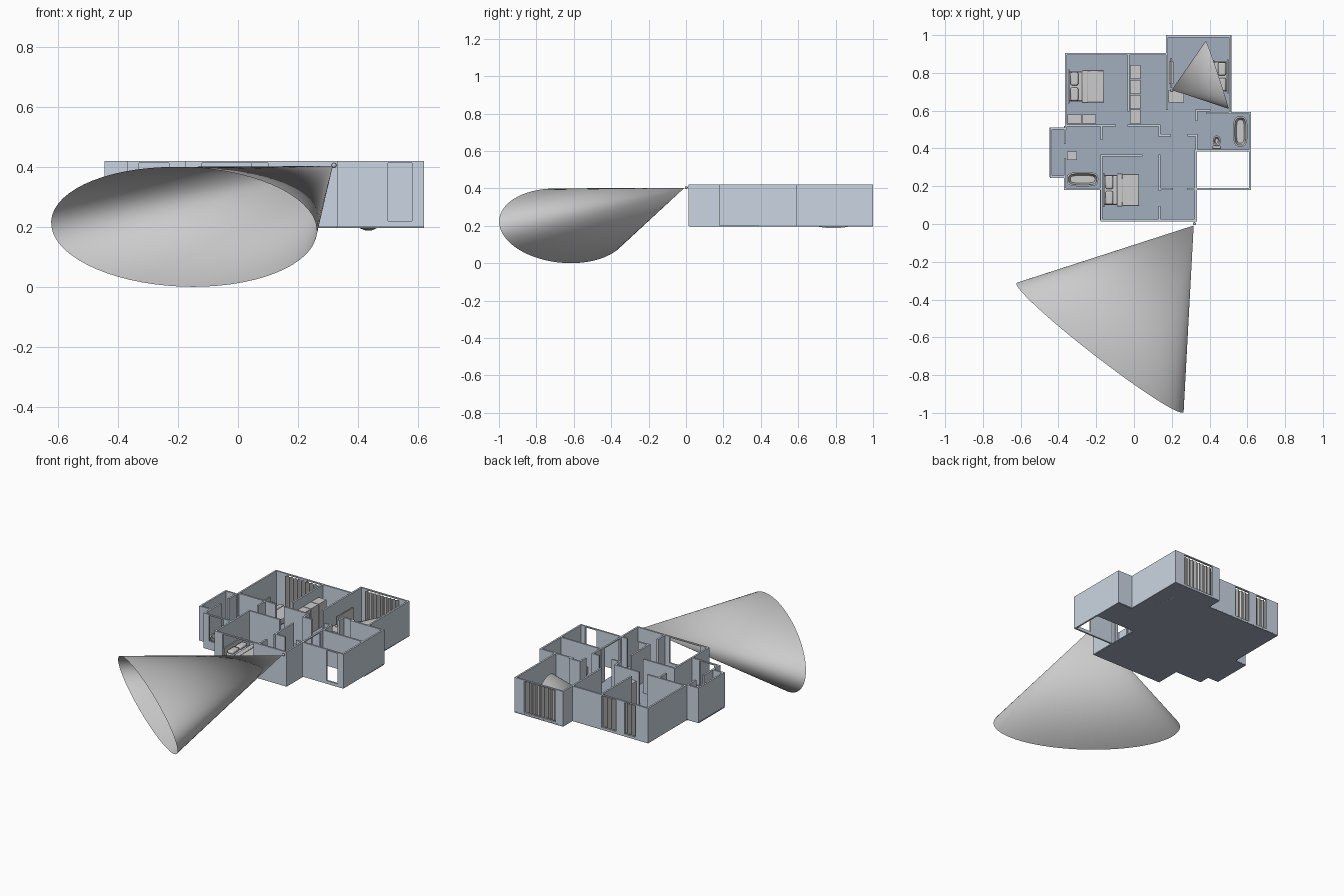
import bpy, bmesh, math
from mathutils import Vector

if "Cube" in bpy.data.objects:
    bpy.data.objects.remove(bpy.data.objects["Cube"])

Z0, Z1, T = 0.2, 0.42, 0.011      # floor level, wall top, wall thickness


def material(name, col):
    m = bpy.data.materials.new(name)
    m.diffuse_color = (*col, 1)
    m.use_nodes = True
    m.node_tree.nodes["Principled BSDF"].inputs["Base Color"].default_value = m.diffuse_color
    return m


BLUE = material("wall_paint", (0.60, 0.67, 0.76))
SLATE = material("floor_paint", (0.36, 0.42, 0.51))


def finish(bm, name, mat=None, smooth=False, bevel=0):
    bmesh.ops.recalc_face_normals(bm, faces=bm.faces)
    me = bpy.data.meshes.new(name)
    bm.to_mesh(me)
    bm.free()
    ob = bpy.data.objects.new(name, me)
    bpy.context.collection.objects.link(ob)
    if mat:
        me.materials.append(mat)
    if bevel:
        b = ob.modifiers.new("bevel", "BEVEL")
        b.width, b.segments = bevel, 2
    if smooth:
        bpy.context.view_layer.objects.active = ob
        ob.select_set(True)
        bpy.ops.object.shade_smooth_by_angle()
        ob.select_set(False)
    return ob


def add_box(bm, x0, y0, z0, x1, y1, z1):
    r = bmesh.ops.create_cube(bm, size=1)
    for v in r["verts"]:
        v.co = ((x0 + x1) / 2 + v.co.x * (x1 - x0), (y0 + y1) / 2 + v.co.y * (y1 - y0),
                (z0 + z1) / 2 + v.co.z * (z1 - z0))


def box(name, x0, y0, z0, x1, y1, z1, bevel=0):
    bm = bmesh.new()
    add_box(bm, x0, y0, z0, x1, y1, z1)
    return finish(bm, name, bevel=bevel, smooth=bevel > 0)


def wall(bm, axis, pos, a, b, holes=()):
    """Straight wall along an axis; holes are (start, end, bottom, top)."""
    def piece(s, e, z0, z1):
        if e - s < 1e-4 or z1 - z0 < 1e-4:
            return
        h = T / 2
        if axis == "x":
            add_box(bm, s, pos - h, z0, e, pos + h, z1)
        else:
            add_box(bm, pos - h, s, z0, pos + h, e, z1)
    cur = a - T / 2
    for s, e, z0, z1 in holes:
        piece(cur, s, Z0, Z1)
        piece(s, e, Z0, z0)
        piece(s, e, z1, Z1)
        cur = e
    piece(cur, b + T / 2, Z0, Z1)


# floor slab (balcony left open)
bm = bmesh.new()
for x0, y0, x1, y1 in [(-.365, .52, .17, .905), (.17, .59, .515, 1), (.33, .39, .62, .59),
                       (.17, .52, .33, .59), (-.18, .02, .33, .52), (-.37, .18, -.18, .52),
                       (-.447, .25, -.37, .51)]:
    add_box(bm, x0, y0, Z0 - .004, x1, y1, Z0 + .003)
finish(bm, "floor", SLATE)

# outer walls
bm = bmesh.new()
LO, HI = .212, .413
wall(bm, "x", .90, -.36, .17, [(-.275, -.20, LO, HI), (-.14, -.03, LO, HI)])
wall(bm, "x", .994, .175, .509, [(.225, .445, LO, HI)])
wall(bm, "y", .175, .61, .99)
wall(bm, "y", .509, .59, .99)
wall(bm, "x", .588, .39, .614)
wall(bm, "y", .614, .185, .588)
wall(bm, "x", .185, .33, .614, [(.50, .58, .22, HI)])
wall(bm, "x", .39, .33, .614)
wall(bm, "y", .327, .02, .39, [(.21, .36, Z0, HI)])
wall(bm, "x", .02, -.172, .327, [(-.12, .10, .25, HI)])
wall(bm, "y", -.172, .02, .36)
wall(bm, "x", .185, -.36, -.172, [(-.33, -.23, .25, HI)])
wall(bm, "y", -.365, .185, .25)
wall(bm, "x", .25, -.44, -.365)
wall(bm, "y", -.44, .25, .505)
wall(bm, "x", .505, -.44, -.365)
wall(bm, "y", -.36, .505, .90)
finish(bm, "outer_walls", BLUE)

# inner partitions
bm = bmesh.new()
wall(bm, "x", .522, -.36, -.10)
wall(bm, "x", .522, -.03, .135)
wall(bm, "y", .135, .47, .522)
wall(bm, "y", -.03, .60, .90)
wall(bm, "y", -.172, .45, .522)
wall(bm, "y", -.365, .25, .34)
wall(bm, "y", -.365, .43, .505)
wall(bm, "x", .362, -.172, .04)
wall(bm, "y", .135, .02, .09)
wall(bm, "y", .135, .18, .362)
wall(bm, "x", .185, .135, .20)
wall(bm, "x", .185, .29, .327)
wall(bm, "x", .47, .135, .19)
wall(bm, "x", .47, .29, .33)
wall(bm, "y", .33, .39, .47)
wall(bm, "y", .33, .55, .60)
wall(bm, "x", .60, .335, .40)
finish(bm, "inner_walls", BLUE)


# pleated curtains behind the rear windows
def curtain(name, x0, x1, y):
    bm = bmesh.new()
    n = 36
    prev = None
    for i in range(n + 1):
        x = x0 + (x1 - x0) * i / n
        yy = y + (.004 if i // 2 % 2 else -.004)
        cur = [bm.verts.new((x, yy, z)) for z in (.208, .412)]
        if prev:
            bm.faces.new((prev[0], cur[0], cur[1], prev[1]))
        prev = cur
    finish(bm, name)


curtain("curtain_left", -.285, -.03, .886)
curtain("curtain_right", .215, .455, .98)


# beds: headboard, frame, mattress, blanket with turned fold, two pillows
def bed(name, xh, yc, s):
    def part(n, a, b, y0, y1, z0, z1, bev=0):
        xa, xb = sorted((xh + s * a, xh + s * b))
        box(f"{name}_{n}", xa, yc + y0, z0, xb, yc + y1, z1, bev)
    part("headboard", 0, .008, -.09, .09, Z0, .285)
    part("frame", .008, .185, -.08, .08, Z0 + .01, .228)
    part("mattress", .008, .185, -.077, .077, .228, .25, .006)
    part("blanket", .075, .192, -.086, .086, .215, .257, .005)
    part("blanket_fold", .075, .105, -.088, .088, .25, .263, .004)
    for k, c in (("a", -.041), ("b", .041)):
        part("pillow_" + k, .014, .055, c - .035, c + .035, .248, .27, .008)


bed("bed_rear", -.35, .728, 1)
bed("bed_front", -.165, .18, 1)
bed("bed_side", .5, .78, -1)

# wardrobes, dressers, table, screen, vanity
for i in range(4):
    y = .53 + i * .079
    box(f"wardrobe_{i + 1}", -.02, y, Z0, .035, y + .075, .36)
for i in range(2):
    x = -.352 + i * .077
    box(f"dresser_{i + 1}", x, .532, Z0, x + .073, .58, .28)
box("side_table", .183, .642, Z0, .265, .71, .285)
box("screen_stand", .185, .74, Z0, .21, .86, .25)
box("screen", .194, .72, .25, .202, .88, .34)
box("vanity", -.355, .34, Z0, -.303, .383, .28)


# oval lofted shapes for the sanitary ware
def loft(name, rings, n=32):
    """rings: (cx, cy, rx, ry, z, squareness exponent)"""
    bm = bmesh.new()
    prev = None
    for cx, cy, rx, ry, z, e in rings:
        cur = []
        for i in range(n):
            a = 2 * math.pi * i / n
            c, s = math.cos(a), math.sin(a)
            cur.append(bm.verts.new((cx + rx * math.copysign(abs(c) ** e, c),
                                     cy + ry * math.copysign(abs(s) ** e, s), z)))
        if prev:
            for i in range(n):
                j = (i + 1) % n
                bm.faces.new((prev[i], prev[j], cur[j], cur[i]))
        else:
            bm.faces.new(cur)
        prev = cur
    bm.faces.new(prev)
    finish(bm, name, smooth=True)


def tub(name, x, y, rx, ry):
    loft(name, [(x, y, rx - .012, ry - .012, Z0, .6), (x, y, rx - .004, ry - .004, .25, .6),
                (x, y, rx, ry, .258, .6), (x, y, rx, ry, .263, .6),
                (x, y, rx - .008, ry - .008, .263, .6), (x, y, rx - .018, ry - .018, .218, .6)])


tub("bathtub_left", -.272, .237, .083, .038)
tub("bathtub_right", .563, .49, .038, .08)
loft("toilet_bowl", [(.438, .435, .012, .018, Z0, 1), (.438, .437, .012, .018, .22, 1),
                     (.438, .44, .021, .029, .248, 1), (.438, .44, .021, .029, .254, 1),
                     (.438, .44, .014, .021, .254, 1), (.438, .44, .008, .013, .235, 1)])
box("toilet_tank", .415, .397, .235, .461, .415, .285, .004)


# open viewing cones with an elliptical mouth
def view_cone(name, apex, end_a, end_b, z, minor):
    a = Vector(apex)
    p, q = Vector((*end_a, z)), Vector((*end_b, z))
    c, h = (p + q) / 2, (p - q) / 2
    u = h.cross(c - a).normalized() * minor
    bm = bmesh.new()
    tip = bm.verts.new(a)
    n = 64
    ring = [bm.verts.new(c + h * math.cos(t) + u * math.sin(t))
            for t in (2 * math.pi * i / n for i in range(n))]
    for i in range(n):
        bm.faces.new((tip, ring[i], ring[(i + 1) % n]))
    finish(bm, name, smooth=True)


view_cone("view_cone_outside", (.316, -.008, .403), (-.622, -.312), (.262, -.997), .2, .206)
view_cone("view_cone_room", (.20, .71, .285), (.38, .97), (.50, .61), .267, .08)

# small sensor heads at the cone tips
for nm, loc in (("sensor_outside", (.32, .002, .405)), ("sensor_room", (.2, .708, .287))):
    bm = bmesh.new()
    bmesh.ops.create_uvsphere(bm, u_segments=16, v_segments=8, radius=.008)
    bmesh.ops.translate(bm, verts=bm.verts, vec=loc)
    finish(bm, nm, smooth=True)
